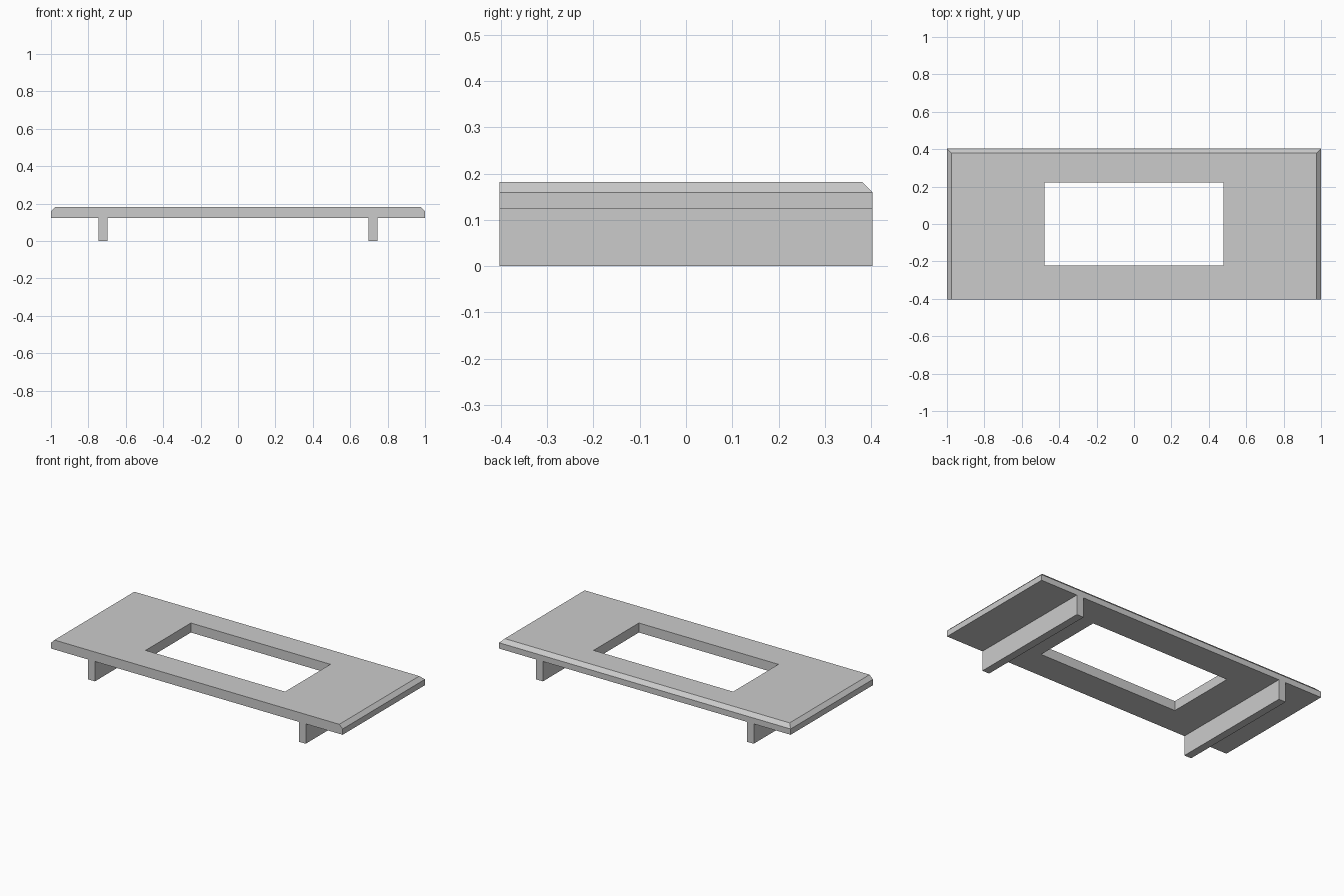
import bpy
import bmesh
from mathutils import Matrix, Vector

if "Cube" in bpy.data.objects:
    bpy.data.objects.remove(bpy.data.objects["Cube"], do_unlink=True)

DEPTH = 0.806       # front to back
UNDERSIDE = 0.123   # top of the runners, bottom of the panel
TOP = 0.182
CHAMFER = 0.023

grey = bpy.data.materials.new("plain_grey")
grey.use_nodes = True
grey.diffuse_color = (0.6, 0.6, 0.6, 1)
grey.node_tree.nodes["Principled BSDF"].inputs["Base Color"].default_value = (0.6, 0.6, 0.6, 1)


def box(name, size, centre, chamfer=0):
    """Box, optionally chamfered along its top left, right and back edges."""
    bm = bmesh.new()
    matrix = Matrix.Translation(centre) @ Matrix.Diagonal((*size, 1))
    bmesh.ops.create_cube(bm, size=1, matrix=matrix)
    if chamfer:
        edges = []
        for edge in bm.edges:
            middle = (edge.verts[0].co + edge.verts[1].co) / 2 - Vector(centre)
            on_top = all(v.co.z > centre[2] for v in edge.verts)
            if on_top and middle.y > -size[1] / 4:
                edges.append(edge)
        bmesh.ops.bevel(bm, geom=edges, offset=chamfer, segments=1,
                        affect='EDGES', profile=0.5)
    mesh = bpy.data.meshes.new(name)
    bm.to_mesh(mesh)
    bm.free()
    mesh.materials.append(grey)
    obj = bpy.data.objects.new(name, mesh)
    bpy.context.collection.objects.link(obj)
    return obj


# Chamfered top panel
panel = box("top_panel", (2, DEPTH, TOP - UNDERSIDE),
            (0, 0, (TOP + UNDERSIDE) / 2), CHAMFER)

# Rectangular opening through the panel
cutter = box("opening_cutter", (0.957, 0.444, 0.3), (0, 0, TOP))
cutter.hide_render = True
cut = panel.modifiers.new("opening", 'BOOLEAN')
cut.operation = 'DIFFERENCE'
cut.solver = 'EXACT'
cut.object = cutter
bpy.context.view_layer.objects.active = panel
bpy.ops.object.modifier_apply(modifier=cut.name)
bpy.data.objects.remove(cutter, do_unlink=True)

# Runners underneath
for side, sign in (("left", 1), ("right", -1)):
    box(side + "_runner", (0.048, DEPTH, UNDERSIDE),
        (sign * 0.723, 0, UNDERSIDE / 2))
